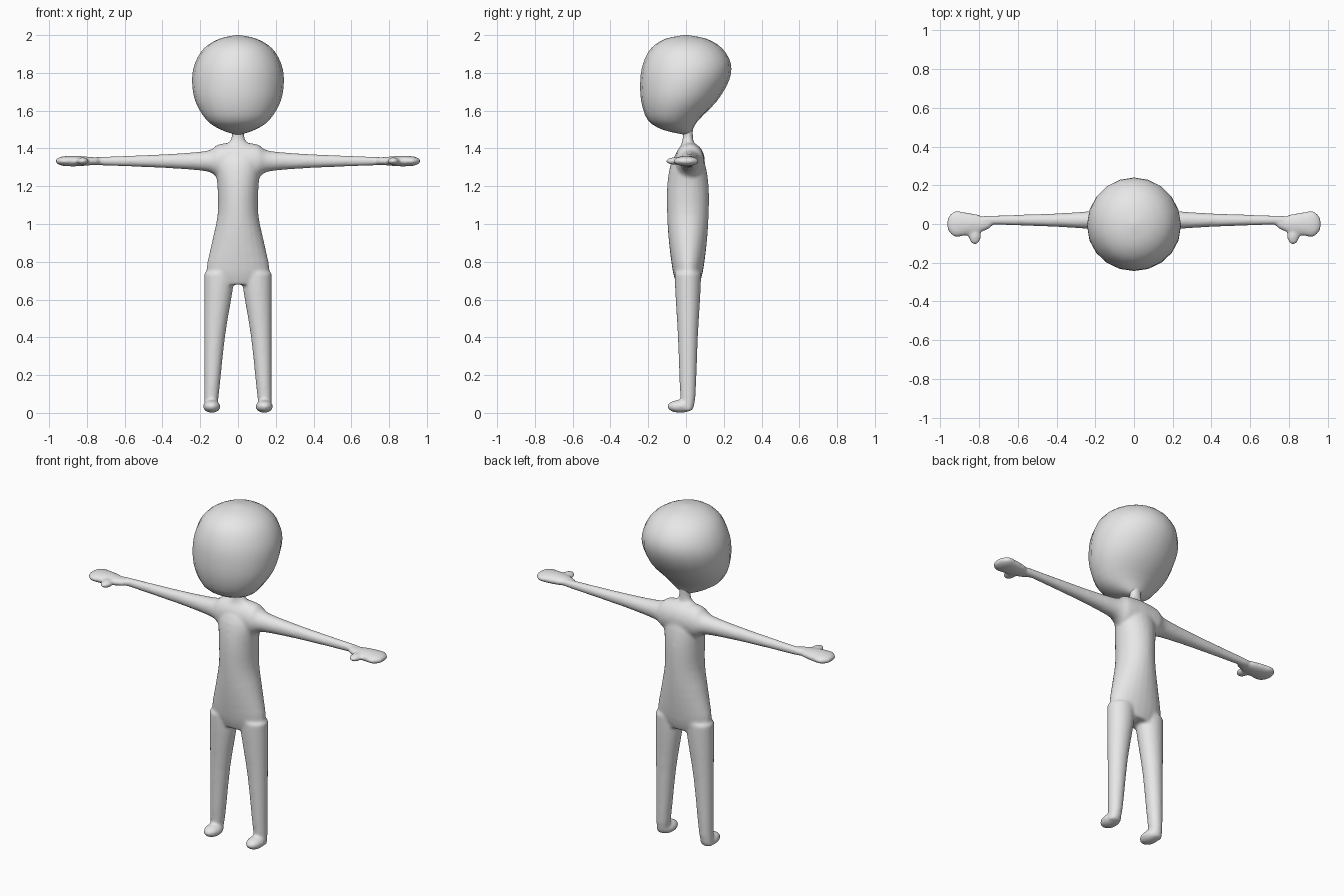
import bpy
import bmesh
import math
from mathutils import Matrix

cube = bpy.data.objects.get("Cube")
if cube:
    bpy.data.objects.remove(cube, do_unlink=True)

grey = bpy.data.materials.new("plain grey")
grey.use_nodes = True
colour = (.8, .8, .8, 1)
grey.diffuse_color = colour
grey.node_tree.nodes["Principled BSDF"].inputs["Base Color"].default_value = colour


def curve_through(before, start, end, after, t):
    """Blend smoothly from one station to the next, keeping the neighbours' slope."""
    result = []
    for p, q, r, s in zip(before, start, end, after):
        leave, arrive = (r - p) / 2, (s - q) / 2
        bend = (1 - t) * leave - t * arrive + (2 * t - 1) * (r - q)
        result.append(q + t * (r - q) + t * (1 - t) * bend)
    return result


def refine(stations, steps):
    """Insert smooth in-between stations."""
    padded = [stations[0], *stations, stations[-1]]
    rows = []
    for group in zip(padded, padded[1:], padded[2:], padded[3:]):
        rows += [curve_through(*group, step / steps) for step in range(steps)]
    return rows + [stations[-1]]


def loft(bm, axis, stations, centre, side=1, sides=24, steps=3):
    """Skin ellipses along an axis; each station is position, half width, half depth."""
    first, second = [k for k in range(3) if k != axis]
    rings = []
    for row in refine(stations, steps):
        middle = centre(row)
        ring = []
        for n in range(sides):
            angle = math.tau * n / sides
            co = [0, 0, 0]
            co[axis] = row[0]
            co[first] = middle[0] + row[1] * math.cos(angle)
            co[second] = middle[1] + row[2] * math.sin(angle)
            co[0] *= side
            ring.append(bm.verts.new(co))
        rings.append(ring)
    faces = [bm.faces.new((low[n - 1], low[n], high[n], high[n - 1]))
             for low, high in zip(rings, rings[1:]) for n in range(sides)]
    faces += [bm.faces.new(rings[0]), bm.faces.new(rings[-1])]
    bmesh.ops.recalc_face_normals(bm, faces=faces)


def ellipsoid(bm, centre, radii, side):
    x, y, z = centre
    place = Matrix.Translation((side * x, y, z)) @ Matrix.Diagonal((*radii, 1))
    bmesh.ops.create_uvsphere(bm, u_segments=24, v_segments=16, radius=1, matrix=place)


def finish(bm, name):
    mesh = bpy.data.meshes.new(name)
    bm.to_mesh(mesh)
    bm.free()
    mesh.materials.append(grey)
    for polygon in mesh.polygons:
        polygon.use_smooth = True
    obj = bpy.data.objects.new(name, mesh)
    bpy.context.collection.objects.link(obj)
    return obj


# Torso and neck, from the hips up
torso = [(.68, .13, .06), (.75, .168, .08), (.9, .139, .1), (1.05, .108, .11),
         (1.2, .109, .11), (1.32, .12, .09), (1.4, .09, .045), (1.45, .035, .028),
         (1.53, .04, .028)]

# Legs keep a straight outer edge and widen inward
leg = [(.01, .03, .02), (.08, .038, .04), (.4, .055, .053), (.64, .075, .067),
       (.74, .08, .07)]
leg_outer_edge = .179

# Arms taper from the chest to the wrist, then open into a mitten
arm = [(0, .08, .1), (.1, .074, .09), (.14, .06, .063), (.2, .049, .05),
       (.4, .035, .036), (.78, .022, .021)]
hand = [(.74, .02, .018), (.8, .047, .024), (.86, .059, .028), (.93, .066, .025),
        (.965, .03, .01)]
arm_height = 1.333

bm = bmesh.new()
loft(bm, 2, torso, lambda row: (0, .01))
for side in (1, -1):
    loft(bm, 2, leg, lambda row: (leg_outer_edge - row[1], .01), side)
    ellipsoid(bm, (.139, -.03, .034), (.046, .07, .034), side)
    loft(bm, 0, arm, lambda row: (.02, arm_height), side)
    loft(bm, 0, hand, lambda row: (0, arm_height), side)
    ellipsoid(bm, (.822, -.06, arm_height), (.032, .047, .02), side)
body = finish(bm, "body")

# Fuse the limbs into one soft skin
remesh = body.modifiers.new("fuse", 'REMESH')
remesh.mode = 'VOXEL'
remesh.voxel_size = .008
remesh.use_smooth_shade = True
soften = body.modifiers.new("soften", 'SMOOTH')
soften.factor = .5
soften.iterations = 10

# Head, round at the crown and sloping in to the nape; the last value shifts it in depth
head = [(1.475, .02, .02, 0), (1.5, .092, .08, -.045), (1.55, .166, .134, -.068),
        (1.65, .226, .2, -.037), (1.76, .243, .235, -.007), (1.85, .228, .232, .005),
        (1.93, .18, .188, .003), (1.98, .1, .11, 0), (2, .01, .01, 0)]
bm = bmesh.new()
loft(bm, 2, head, lambda row: (0, row[3]), sides=20)
finish(bm, "head")
